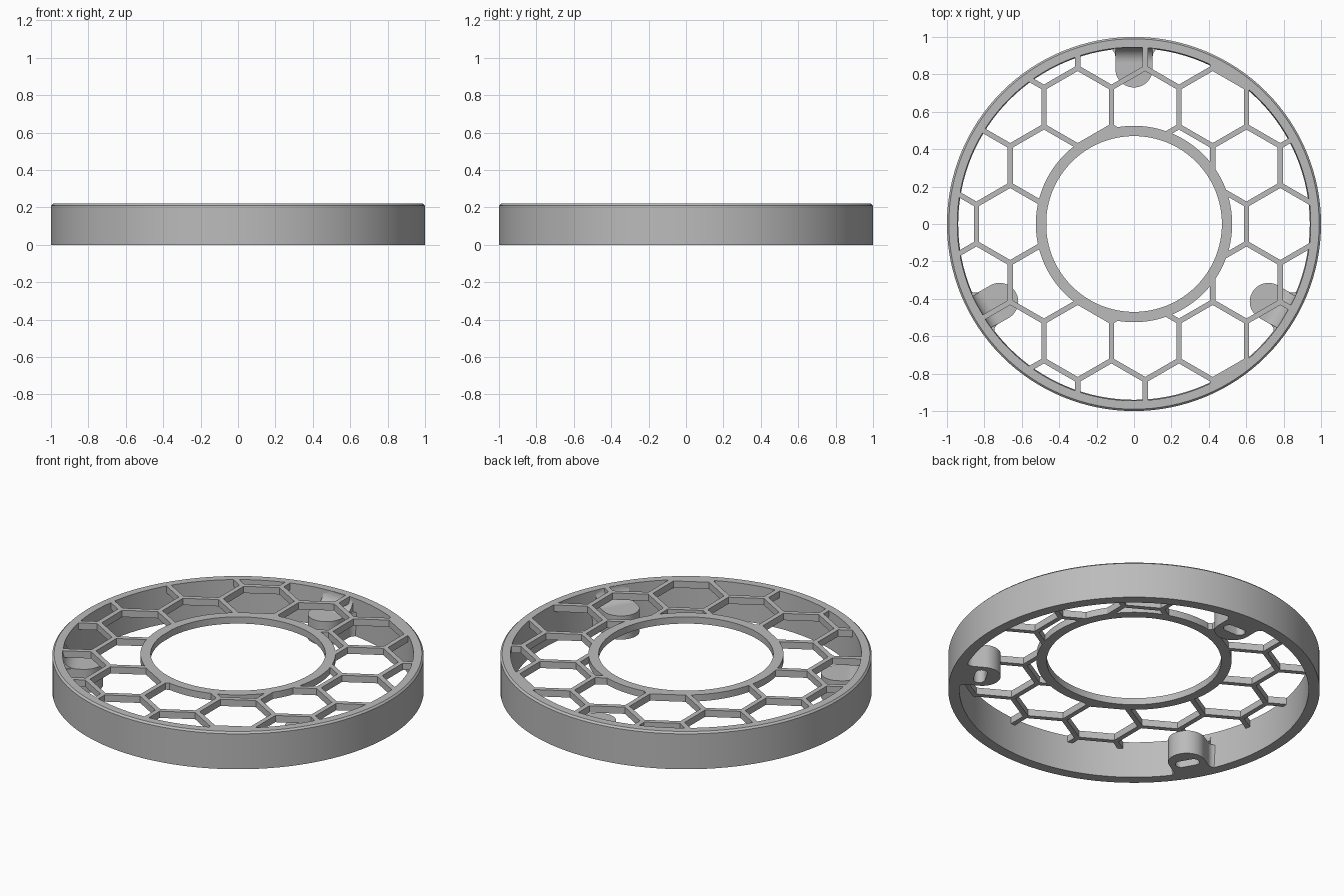
import bpy, bmesh, math
from mathutils import Vector, Matrix

cube = bpy.data.objects.get("Cube")
if cube:
    bpy.data.objects.remove(cube, do_unlink=True)

grey = bpy.data.materials.new("plain grey")
grey.use_nodes = True
colour = (0.5, 0.5, 0.5, 1)
grey.diffuse_color = colour
grey.node_tree.nodes["Principled BSDF"].inputs["Base Color"].default_value = colour

TOP = 0.22        # overall height
GRID_Z = 0.18     # underside of the honeycomb
PITCH = 0.361     # honeycomb spacing
BAR = 0.028       # honeycomb bar width


def finish(bm, name):
    bmesh.ops.recalc_face_normals(bm, faces=bm.faces)
    mesh = bpy.data.meshes.new(name)
    bm.to_mesh(mesh)
    bm.free()
    mesh.materials.append(grey)
    obj = bpy.data.objects.new(name, mesh)
    bpy.context.collection.objects.link(obj)
    return obj


def smooth(obj):
    bpy.ops.object.select_all(action="DESELECT")
    obj.select_set(True)
    bpy.context.view_layer.objects.active = obj
    bpy.ops.object.shade_smooth_by_angle(angle=math.radians(30))


def lathe(name, profile, steps=128):
    """Closed ring swept around z from an (r, z) profile."""
    bm = bmesh.new()
    loops = []
    for i in range(steps):
        a = math.tau * i / steps
        loops.append([bm.verts.new((r * math.cos(a), r * math.sin(a), z)) for r, z in profile])
    n = len(profile)
    for i in range(steps):
        p, q = loops[i], loops[(i + 1) % steps]
        for j in range(n):
            k = (j + 1) % n
            bm.faces.new((p[j], q[j], q[k], p[k]))
    obj = finish(bm, name)
    smooth(obj)
    return obj


def prism(bm, points, offset):
    """Extrude a closed outline of 3D points by an offset."""
    low = [bm.verts.new(p) for p in points]
    high = [bm.verts.new(Vector(p) + Vector(offset)) for p in points]
    bm.faces.new(low)
    bm.faces.new(high)
    for i in range(len(low)):
        j = (i + 1) % len(low)
        bm.faces.new((low[i], low[j], high[j], high[i]))


def arc(cx, cy, r, start, end, steps=12):
    return [(cx + r * math.cos(math.radians(start + (end - start) * i / steps)),
             cy + r * math.sin(math.radians(start + (end - start) * i / steps)))
            for i in range(steps + 1)]


# Outer wall with a small top chamfer, and the thin inner ring
lathe("outer_ring", [(0.94, 0), (1, 0), (1, TOP - 0.01), (0.99, TOP), (0.945, TOP)])
lathe("inner_ring", [(0.47, GRID_Z), (0.525, GRID_Z), (0.525, TOP), (0.47, TOP)])

# Honeycomb bars, trimmed to end inside the two rings
bm = bmesh.new()
side = PITCH / math.sqrt(3)


def add_bar(a, b):
    samples = [a.lerp(b, i / 80) for i in range(81)]
    kept = [p for p in samples if 0.49 < p.length < 0.965]
    if len(kept) < 3:
        return
    a, b = kept[0], kept[-1]
    d = (b - a).normalized()
    n = Vector((-d.y, d.x)) * BAR / 2
    t = d * min(BAR / (2 * math.sqrt(3)), (b - a).length / 3)
    outline = [a, a + t - n, b - t - n, b, b - t + n, a + t + n]
    prism(bm, [(p.x, p.y, GRID_Z) for p in outline], (0, 0, TOP - GRID_Z))


for row in range(-4, 5):
    shift = 0.06 if row % 2 else 0.06 + PITCH / 2
    for col in range(-4, 4):
        mid = Vector((shift + col * PITCH, row * side * 1.5))
        upper = mid + Vector((0, side / 2))
        add_bar(mid - Vector((0, side / 2)), upper)
        for sx in (-1, 1):
            add_bar(upper, upper + Vector((sx * PITCH / 2, side / 2)))
finish(bm, "honeycomb")

# Three mounting bosses on the inside of the wall
BOSS_R, BOSS_X, BOSS_TOP = 0.1, 0.83, 0.14
half = arc(0.895, BOSS_R + 0.045, 0.045, 0, -90, 8)
outline = ([(0.968, 0.145)] + half + arc(BOSS_X, 0, BOSS_R, 90, 270, 24)
           + [(x, -y) for x, y in reversed(half)] + [(0.968, -0.145)])
slot = arc(0.84, 0.035, 0.032, 0, 180) + arc(0.84, -0.035, 0.032, 180, 360)
# Concave sweep from the boss top up to the wall
sweep = arc(0.865, BOSS_TOP + 0.078, 0.078, -90, 0, 10)
sweep = [(0.865, BOSS_TOP - 0.02)] + sweep + [(0.965, sweep[-1][1]), (0.965, BOSS_TOP - 0.02)]

for i, angle in enumerate((90, 210, 330)):
    turn = Matrix.Rotation(math.radians(angle), 4, "Z")
    bm = bmesh.new()
    prism(bm, [(x, y, 0) for x, y in outline], (0, 0, BOSS_TOP))
    bm.transform(turn)
    boss = finish(bm, f"boss_{i + 1}")

    bm = bmesh.new()
    prism(bm, [(x, y, -0.05) for x, y in slot], (0, 0, 0.15))
    bm.transform(turn)
    cutter = finish(bm, "slot_cutter")
    cutter.hide_render = True
    cut = boss.modifiers.new("slot", "BOOLEAN")
    cut.object = cutter
    cut.operation = "DIFFERENCE"
    cut.solver = "EXACT"
    bpy.context.view_layer.objects.active = boss
    bpy.ops.object.modifier_apply(modifier=cut.name)
    bpy.data.objects.remove(cutter, do_unlink=True)
    smooth(boss)

    bm = bmesh.new()
    prism(bm, [(x, -BOSS_R + 0.002, z) for x, z in sweep], (0, 2 * BOSS_R - 0.004, 0))
    bm.transform(turn)
    smooth(finish(bm, f"boss_fillet_{i + 1}"))
